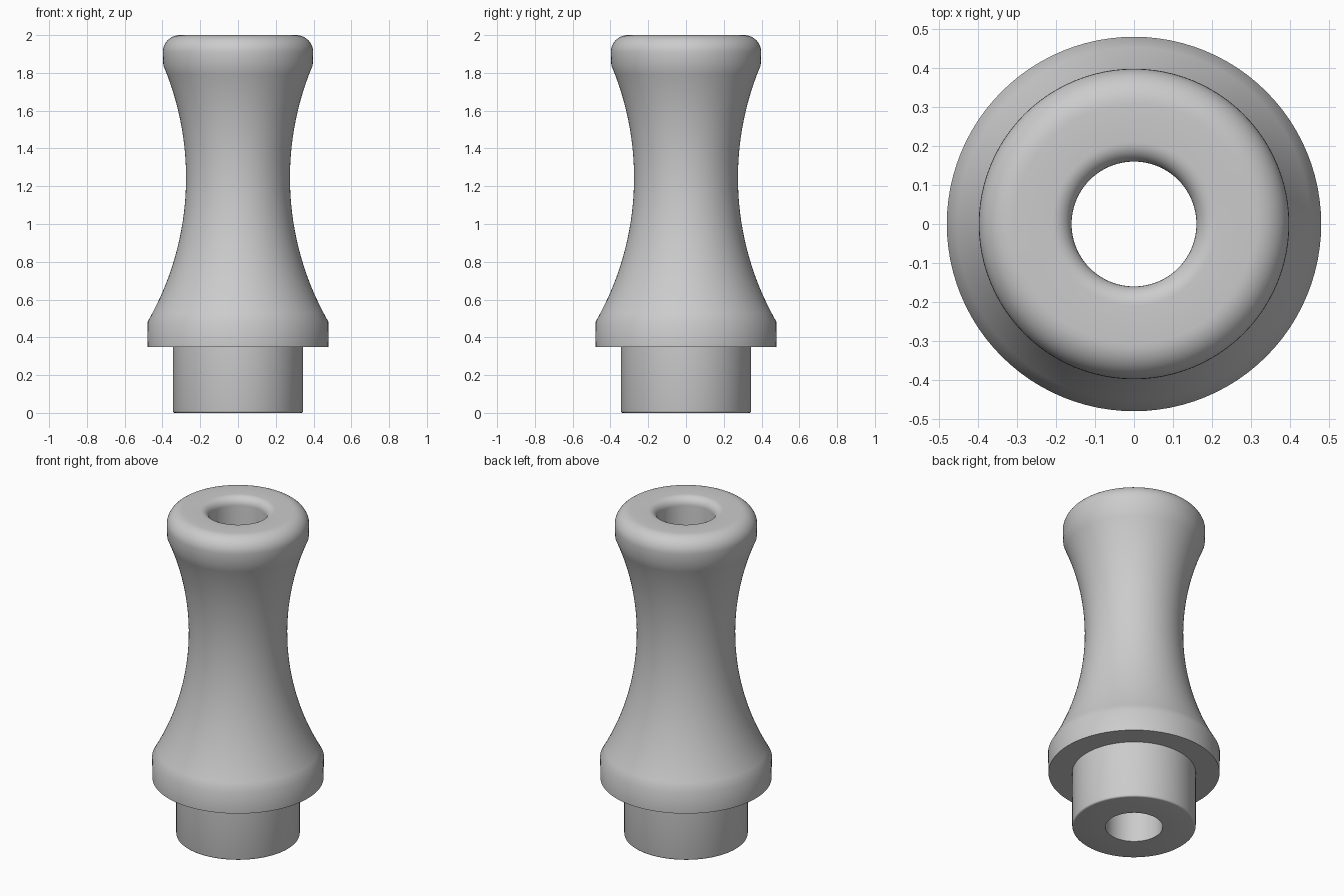
import bpy, bmesh
from math import pi, radians, sin, cos, sqrt
from mathutils import Matrix, Vector

default = bpy.data.objects.get("Cube")
if default:
    bpy.data.objects.remove(default, do_unlink=True)

SEGMENTS = 96


def material(name, rgb):
    mat = bpy.data.materials.new(name)
    mat.use_nodes = True
    color = (*rgb, 1.0)
    mat.diffuse_color = color
    mat.node_tree.nodes["Principled BSDF"].inputs["Base Color"].default_value = color
    return mat


def fillet(cx, cz, radius, start, end, steps=8):
    """Points (radius, height) along an arc, angles in degrees."""
    angles = [radians(start + (end - start) * i / steps) for i in range(steps + 1)]
    return [(cx + radius * cos(a), cz + radius * sin(a)) for a in angles]


def waist(z_low, z_high, z_mid, neck, radius, steps=28):
    """Concave circular arc that is narrowest at z_mid."""
    heights = [z_low + (z_high - z_low) * i / steps for i in range(steps + 1)]
    return [(neck + radius - sqrt(radius ** 2 - (z - z_mid) ** 2), z) for z in heights]


def lathe(name, profile, mat):
    """Revolve a closed profile about the z axis."""
    bm = bmesh.new()
    rings = []
    for i in range(SEGMENTS):
        turn = Matrix.Rotation(2 * pi * i / SEGMENTS, 3, "Z")
        rings.append([bm.verts.new(turn @ Vector((r, 0, z))) for r, z in profile])
    count = len(profile)
    for i in range(SEGMENTS):
        a, b = rings[i], rings[(i + 1) % SEGMENTS]
        for j in range(count):
            k = (j + 1) % count
            bm.faces.new((a[j], b[j], b[k], a[k]))
    bmesh.ops.recalc_face_normals(bm, faces=bm.faces)
    mesh = bpy.data.meshes.new(name)
    bm.to_mesh(mesh)
    bm.free()
    mesh.materials.append(mat)
    obj = bpy.data.objects.new(name, mesh)
    bpy.context.collection.objects.link(obj)
    bpy.ops.object.select_all(action="DESELECT")
    obj.select_set(True)
    bpy.context.view_layer.objects.active = obj
    bpy.ops.object.shade_smooth_by_angle(angle=radians(40))
    return obj


grey = material("plain grey", (0.6, 0.6, 0.6))

profile = [(0.16, 0.0)]
profile += fillet(0.335, 0.01, 0.01, -90, 0, 3)       # plug foot
profile += [(0.345, 0.35), (0.478, 0.35)]             # collar underside
profile += waist(0.48, 1.84, 1.245, 0.275, 1.53)      # flared body
profile += fillet(0.308, 1.91, 0.09, 0, 90, 10)       # rounded outer lip
profile += fillet(0.21, 1.95, 0.05, 90, 180)          # rounded bore mouth

lathe("hollow_mouthpiece", profile, grey)
